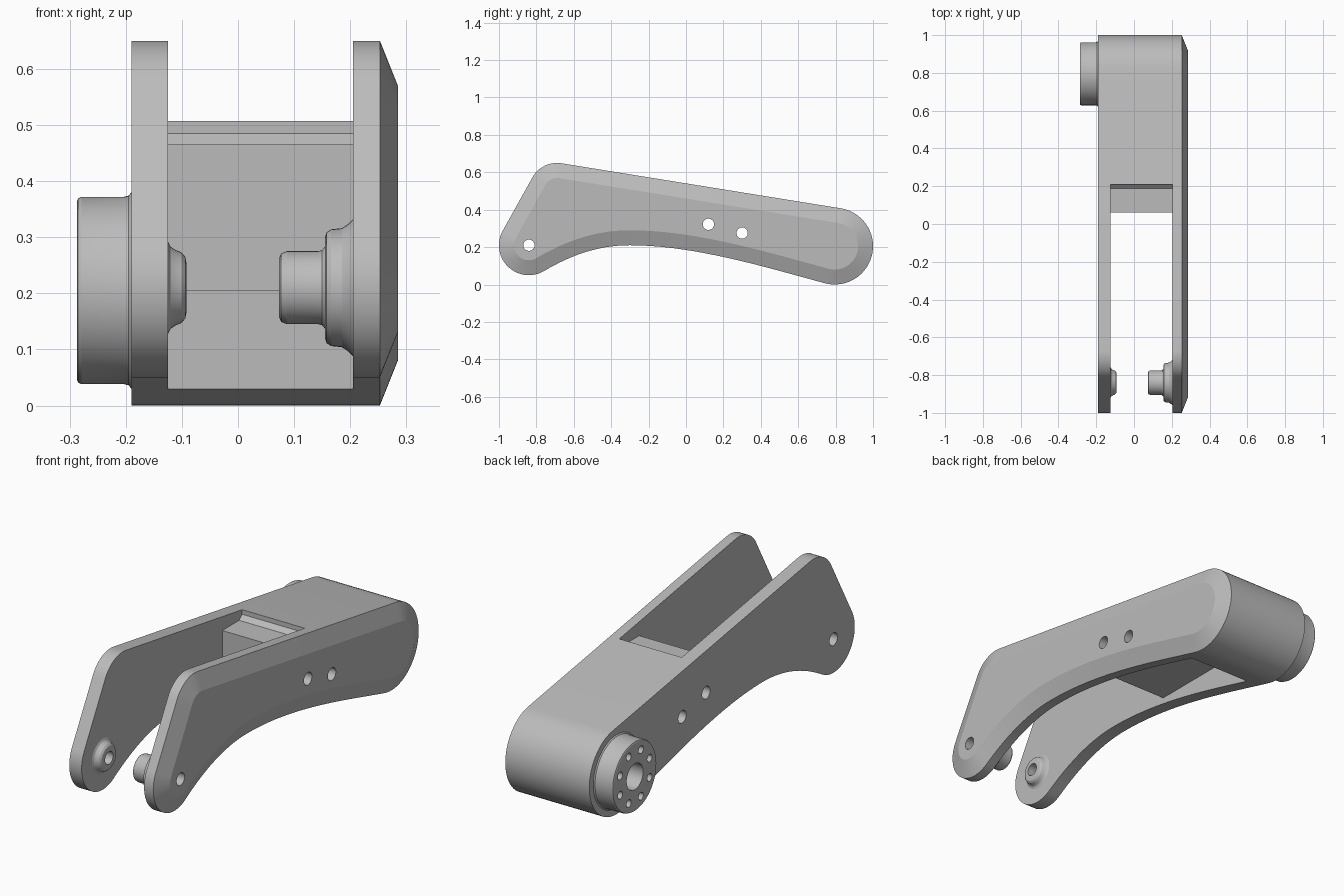
import bpy
import bmesh
from math import cos, sin, pi, radians
from mathutils import Vector
from mathutils.geometry import interpolate_bezier

cube = bpy.data.objects.get("Cube")
if cube:
    bpy.data.objects.remove(cube, do_unlink=True)

GREY = (0.5, 0.5, 0.5, 1.0)
metal = bpy.data.materials.new("plain_grey")
metal.use_nodes = True
metal.diffuse_color = GREY
metal.node_tree.nodes["Principled BSDF"].inputs["Base Color"].default_value = GREY

FRONT_PIVOT = (-0.84, 0.21)
REAR_PIVOT = (0.795, 0.205)


def arc(centre, r, start, end, n):
    """Points (y, z) on an arc, angles in degrees."""
    angles = [radians(start + (end - start) * i / n) for i in range(n + 1)]
    return [Vector((centre[0] + r * cos(a), centre[1] + r * sin(a))) for a in angles]


def bezier(a, b, c, d, n):
    pts = interpolate_bezier(*[Vector((*p, 0)) for p in (a, b, c, d)], n)
    return [p.to_2d() for p in pts]


def inset(points, amount):
    """Move a counter-clockwise outline inwards."""
    result = []
    for i, p in enumerate(points):
        t = (points[(i + 1) % len(points)] - points[i - 1]).normalized()
        result.append(p + Vector((-t.y, t.x)) * amount)
    return result


def loft(name, sections):
    """Skin a list of (x, outline) sections and cap both ends."""
    bm = bmesh.new()
    rings = [[bm.verts.new((x, p[0], p[1])) for p in outline] for x, outline in sections]
    n = len(rings[0])
    for a, b in zip(rings, rings[1:]):
        for i in range(n):
            j = (i + 1) % n
            bm.faces.new((a[i], a[j], b[j], b[i]))
    bm.faces.new(rings[0])
    bm.faces.new(rings[-1])
    bmesh.ops.recalc_face_normals(bm, faces=bm.faces[:])
    mesh = bpy.data.meshes.new(name)
    bm.to_mesh(mesh)
    bm.free()
    mesh.materials.append(metal)
    ob = bpy.data.objects.new(name, mesh)
    bpy.context.collection.objects.link(ob)
    return ob


def turned(name, centre, profile, n=48):
    """Round part along x from (x, radius) pairs."""
    return loft(name, [(x, arc(centre, r, 0, 360 - 360 / n, n - 1)) for x, r in profile])


def combine(target, tool, operation):
    mod = target.modifiers.new("combine", "BOOLEAN")
    mod.operation = operation
    mod.solver = "EXACT"
    mod.object = tool
    bpy.context.view_layer.objects.active = target
    bpy.ops.object.modifier_apply(modifier=mod.name)
    bpy.data.objects.remove(tool, do_unlink=True)


# Arm outline: rear hub, shoulder, front eye, arched underside
outline = arc(REAR_PIVOT, 0.205, -104, 81, 32)
outline += arc((-0.69, 0.5), 0.15, 81, 152, 12)
outline += arc(FRONT_PIVOT, 0.16, 152, 300, 26)
arch = bezier(outline[-1], (-0.62, 0.155), (-0.47, 0.21), (-0.3, 0.21), 16)
arch += bezier((-0.3, 0.21), (0.05, 0.21), (0.45, 0.085), outline[0], 20)[1:]
outline += arch[1:-1]

# Body with a broad chamfer on its left face
arm = loft("link_arm", [(-0.19, outline), (0.253, outline), (0.285, inset(outline, 0.08))])

# Gap between the side plates, leaving the solid rear and the stepped cross block
gap = [(-1.2, -0.2), (0.66, -0.2), (0.66, 0.205), (0.06, 0.205), (0.06, 0.465),
       (0.187, 0.465), (0.21, 0.485), (0.21, 0.8), (-1.2, 0.8)]
combine(arm, loft("gap_cutter", [(-0.125, gap), (0.205, gap)]), "DIFFERENCE")

# Rear round flange
combine(arm, turned("rear_flange", REAR_PIVOT, [
    (-0.17, 0.175), (-0.19, 0.175), (-0.195, 0.169), (-0.203, 0.167),
    (-0.279, 0.167), (-0.285, 0.164), (-0.287, 0.159)], 64), "UNION")

# Stepped pin inside the left plate
combine(arm, turned("left_pin", FRONT_PIVOT, [
    (0.23, 0.122), (0.205, 0.122), (0.196, 0.113), (0.185, 0.106), (0.166, 0.104),
    (0.158, 0.099), (0.155, 0.09), (0.155, 0.073), (0.15, 0.067), (0.143, 0.065),
    (0.087, 0.065), (0.077, 0.061), (0.073, 0.052)]), "UNION")

# Low boss inside the right plate
combine(arm, turned("right_boss", FRONT_PIVOT, [
    (-0.15, 0.083), (-0.125, 0.083), (-0.12, 0.073), (-0.111, 0.067),
    (-0.101, 0.063), (-0.094, 0.055), (-0.092, 0.045)]), "UNION")

# Through holes
for centre in (FRONT_PIVOT, (0.12, 0.322), (0.3, 0.275)):
    combine(arm, turned("hole", centre, [(-0.4, 0.03), (0.4, 0.03)], 32), "DIFFERENCE")

# Flange bore and ring of bolt holes
combine(arm, turned("bore", REAR_PIVOT, [(-0.4, 0.062), (-0.15, 0.062)], 40), "DIFFERENCE")
for i in range(8):
    a = (i + 0.5) * pi / 4
    spot = (REAR_PIVOT[0] + 0.12 * cos(a), REAR_PIVOT[1] + 0.12 * sin(a))
    combine(arm, turned("bolt_hole", spot, [(-0.4, 0.018), (-0.2, 0.018)], 20), "DIFFERENCE")

# Smooth rounds, crisp edges
bpy.ops.object.select_all(action="DESELECT")
arm.select_set(True)
bpy.context.view_layer.objects.active = arm
bpy.ops.object.shade_smooth_by_angle(angle=radians(19))
